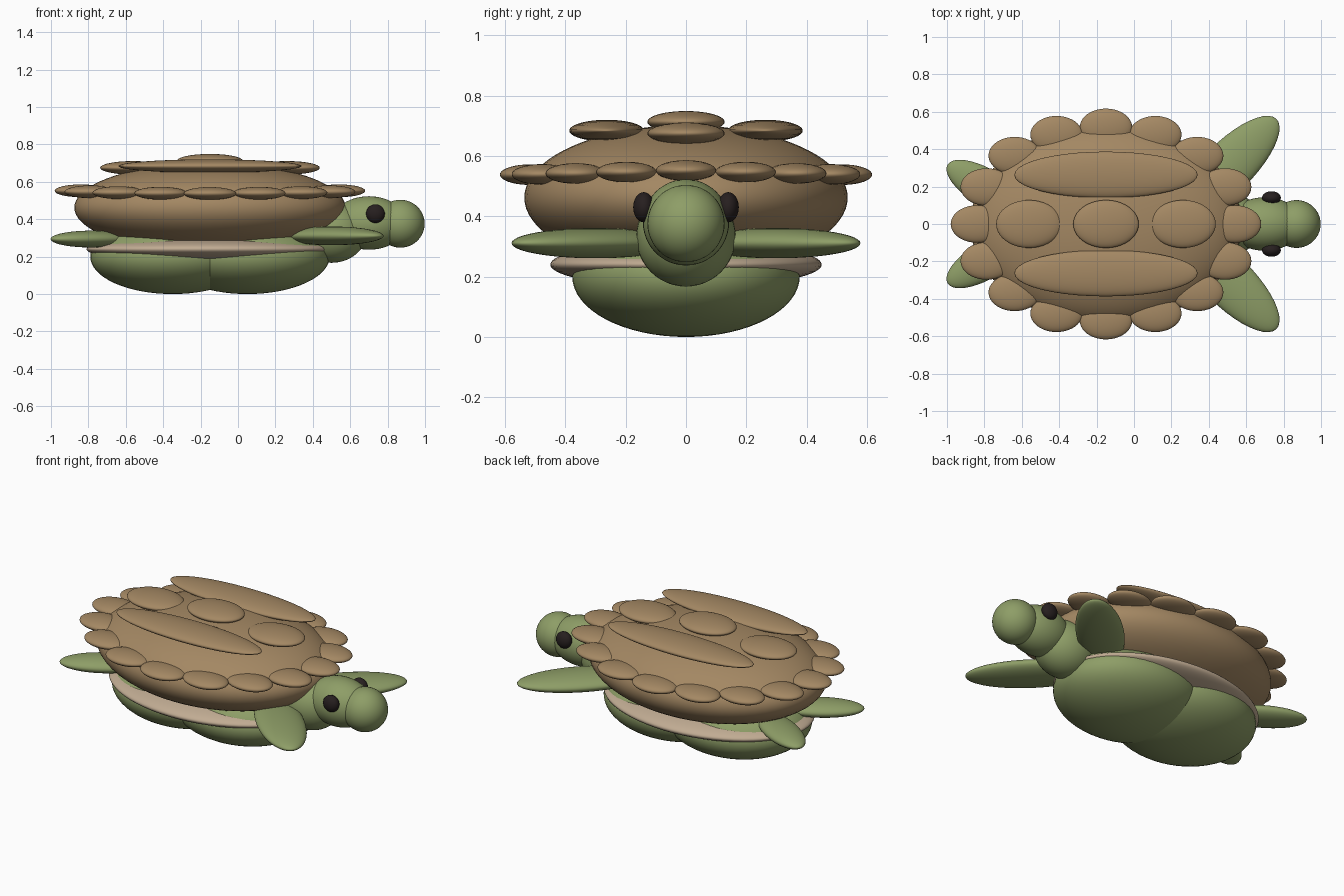
import bpy, math

if "Cube" in bpy.data.objects:
    bpy.data.objects.remove(bpy.data.objects["Cube"])


def make_mat(name, rgb):
    m = bpy.data.materials.new(name)
    m.diffuse_color = (*rgb, 1)
    m.use_nodes = True
    m.node_tree.nodes["Principled BSDF"].inputs["Base Color"].default_value = m.diffuse_color
    return m


BROWN = make_mat("shell brown", (0.37, 0.245, 0.125))
GREEN = make_mat("skin green", (0.27, 0.34, 0.135))
CREAM = make_mat("rim cream", (0.53, 0.41, 0.29))
BLACK = make_mat("eye black", (0.02, 0.014, 0.014))


def ellipsoid(name, loc, radii, mat, turn=0, seg=40, rings=24):
    bpy.ops.mesh.primitive_uv_sphere_add(segments=seg, ring_count=rings, radius=1,
                                         location=loc, rotation=(0, 0, turn))
    ob = bpy.context.object
    ob.name = name
    ob.scale = radii
    ob.data.materials.append(mat)
    bpy.ops.object.shade_smooth()
    return ob


CX = -0.15  # centre of the shell along x

# Body: domed shell, pale rim and two overlapping belly lobes
ellipsoid("shell", (CX, 0, 0.462), (0.725, 0.536, 0.24), BROWN, seg=64, rings=40)
ellipsoid("shell_rim", (-0.16, 0, 0.24), (0.65, 0.45, 0.077), CREAM, seg=64, rings=32)
ellipsoid("belly_rear", (-0.35, 0, 0.2), (0.44, 0.377, 0.2), GREEN, seg=48, rings=32)
ellipsoid("belly_front", (0.05, 0, 0.2), (0.44, 0.377, 0.2), GREEN, seg=48, rings=32)

# Ring of scutes round the shell edge
for i in range(16):
    a = i * math.tau / 16
    z = 0.552 - 0.014 * abs(math.sin(a))
    ellipsoid("edge_scute", (CX + 0.69 * math.cos(a), 0.517 * math.sin(a), z),
              (0.14, 0.1, 0.034), BROWN)

# Scutes on top of the shell
for dx, z in ((-0.4, 0.675), (0, 0.713), (0.4, 0.675)):
    ellipsoid("centre_scute", (CX + dx * 1.03, 0, z), (0.175, 0.128, 0.036), BROWN)
for s in (-1, 1):
    ellipsoid("side_scute", (CX, s * 0.263, 0.684), (0.49, 0.124, 0.036), BROWN)

# Neck, head and snout
ellipsoid("neck", (0.5, 0, 0.332), (0.19, 0.165, 0.165), GREEN)
ellipsoid("head", (0.7, 0, 0.38), (0.2, 0.143, 0.143), GREEN)
ellipsoid("snout", (0.868, 0, 0.376), (0.13, 0.128, 0.128), GREEN)

# Eyes and flippers, mirrored left and right
for s in (-1, 1):
    ellipsoid("eye", (0.735, s * 0.14, 0.43), (0.05, 0.035, 0.05), BLACK)
    ellipsoid("front_flipper", (0.5, s * 0.3, 0.311), (0.37, 0.135, 0.05), GREEN,
              turn=s * math.radians(45))
    ellipsoid("rear_flipper", (-0.785, s * 0.19, 0.294), (0.247, 0.1, 0.045), GREEN,
              turn=-s * math.radians(31))
